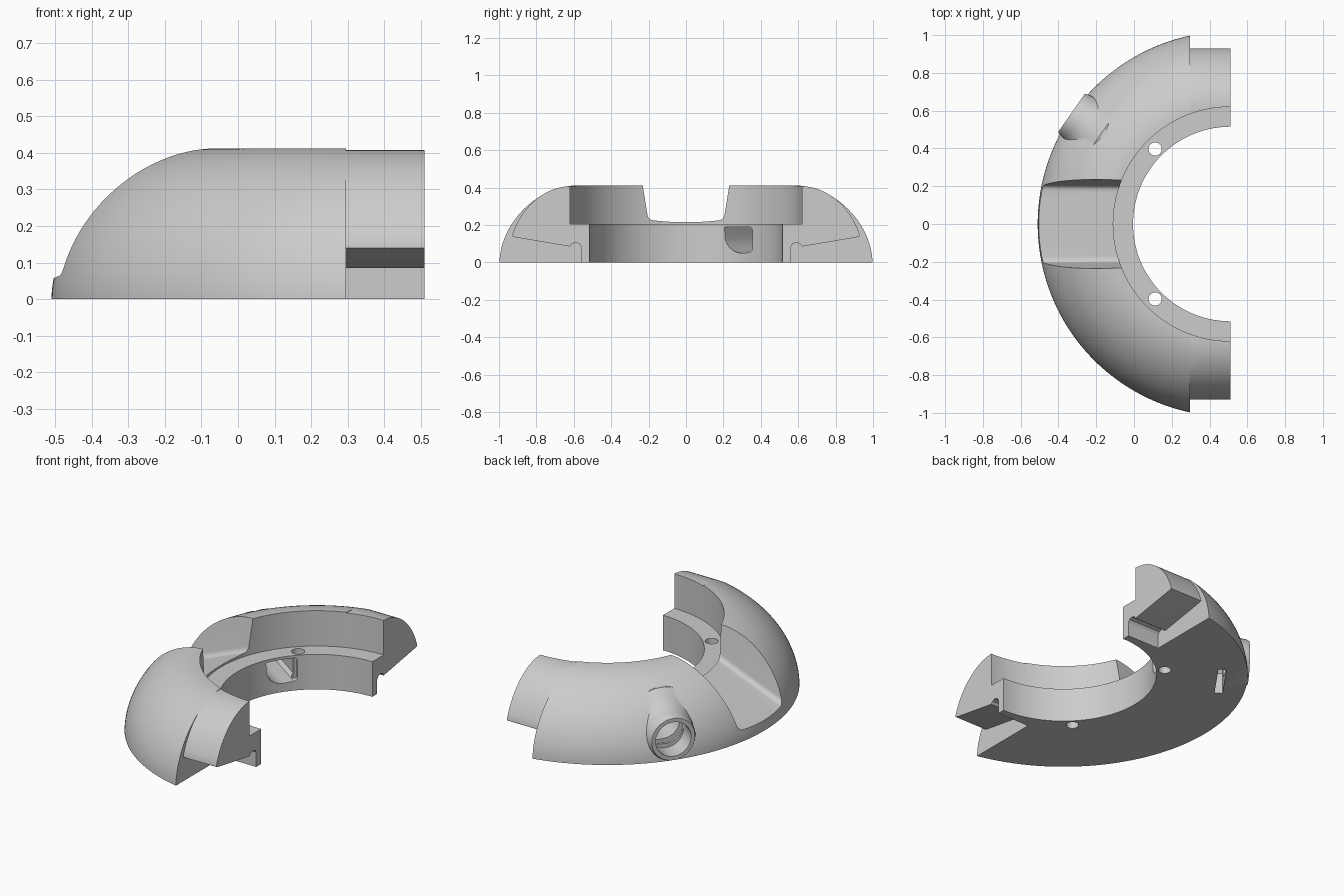
import bpy, bmesh
from math import sin, cos, pi, radians
from mathutils import Vector, Matrix

cube = bpy.data.objects.get("Cube")
if cube:
    bpy.data.objects.remove(cube, do_unlink=True)

CENTRE = Vector((0.51, 0, 0))

grey = bpy.data.materials.new("plain grey")
grey.use_nodes = True
grey.diffuse_color = (0.604, 0.604, 0.604, 1)
grey.node_tree.nodes["Principled BSDF"].inputs["Base Color"].default_value = grey.diffuse_color


def finish(name, bm):
    bmesh.ops.recalc_face_normals(bm, faces=bm.faces)
    mesh = bpy.data.meshes.new(name)
    bm.to_mesh(mesh)
    bm.free()
    mesh.materials.append(grey)
    obj = bpy.data.objects.new(name, mesh)
    bpy.context.collection.objects.link(obj)
    return obj


def prism(name, points, direction):
    """Extrude a flat outline along a vector."""
    bm = bmesh.new()
    near = [bm.verts.new(p) for p in points]
    far = [bm.verts.new(Vector(p) + Vector(direction)) for p in points]
    bm.faces.new(near)
    bm.faces.new(far)
    for i in range(len(near)):
        k = (i + 1) % len(near)
        bm.faces.new((near[i], near[k], far[k], far[i]))
    return finish(name, bm)


def half_lathe(name, profile, steps):
    """Turn a closed (radius, height) outline half way round the centre."""
    bm = bmesh.new()
    rings = []
    for i in range(steps + 1):
        a = pi / 2 + pi * i / steps
        rings.append([bm.verts.new(CENTRE + Vector((r * cos(a), r * sin(a), z))) for r, z in profile])
    for p, q in zip(rings, rings[1:]):
        for j in range(len(profile)):
            k = (j + 1) % len(profile)
            bm.faces.new((p[j], p[k], q[k], q[j]))
    bm.faces.new(rings[0])
    bm.faces.new(rings[-1])
    return finish(name, bm)


def tube(name, points, matrix, steps=48):
    """Solid of revolution capped on its axis."""
    bm = bmesh.new()
    rings = [[bm.verts.new(matrix @ Vector((r * cos(2 * pi * i / steps), r * sin(2 * pi * i / steps), z)))
              for i in range(steps)] for r, z in points]
    for p, q in zip(rings, rings[1:]):
        for i in range(steps):
            k = (i + 1) % steps
            bm.faces.new((p[i], p[k], q[k], q[i]))
    bm.faces.new(rings[0])
    bm.faces.new(rings[-1])
    return finish(name, bm)


def boolean(target, tool, operation="DIFFERENCE"):
    mod = target.modifiers.new("cut", "BOOLEAN")
    mod.operation = operation
    mod.solver = "EXACT"
    mod.object = tool
    tool.hide_render = True
    bpy.context.view_layer.objects.active = target
    bpy.ops.object.modifier_apply(modifier=mod.name)
    bpy.data.objects.remove(tool, do_unlink=True)


def trim_base(obj):
    """Cut everything under z = 0 and close the flat underside."""
    bm = bmesh.new()
    bm.from_mesh(obj.data)
    cut = bmesh.ops.bisect_plane(bm, geom=bm.verts[:] + bm.edges[:] + bm.faces[:], dist=1e-6,
                                 plane_co=(0, 0, 0), plane_no=(0, 0, 1), clear_inner=True)
    rim = [g for g in cut["geom_cut"] if isinstance(g, bmesh.types.BMEdge)]
    bmesh.ops.holes_fill(bm, edges=rim, sides=0)
    bmesh.ops.recalc_face_normals(bm, faces=bm.faces)
    bm.to_mesh(obj.data)
    bm.free()


# Half ring with a stepped bore and a rounded outer shoulder
POWER = 2 / 1.85
profile = [(1.02, -0.15), (0.515, -0.15), (0.515, 0.205), (0.62, 0.205), (0.62, 0.412)]
profile += [(0.62 + 0.4 * sin(t) ** POWER, 0.412 * cos(t) ** POWER)
            for t in [pi / 2 * i / 28 for i in range(1, 28)]]
profile += [(1.02, 0)]
ring = half_lathe("half_ring_housing", profile, 96)

# Port frame: local z runs outward through the side port, local y is up
ANGLE = radians(35)
out = Vector((-cos(ANGLE), sin(ANGLE), 0))
side = Vector((sin(ANGLE), cos(ANGLE), 0))
up = Vector((0, 0, 1))
port = Matrix((side, up, out)).transposed().to_4x4()
port.translation = CENTRE + up * 0.125

# Boss around the port, blended into the shoulder
flare = [(0.22, 0.78), (0.22, 0.835), (0.195, 0.868), (0.175, 0.893), (0.157, 0.92), (0.144, 0.948),
         (0.135, 0.978), (0.13, 1.01), (0.122, 1.026)]
boolean(ring, tube("port_boss", flare, port), "UNION")
trim_base(ring)

# Counterbore, flat-topped passage and nut slot of the port
boolean(ring, tube("port_counterbore", [(0.1, 0.91), (0.1, 1.2)], port))
passage = [(-0.102, 0.065), (0.063, 0.065), (0.078, 0.05), (0.078, -0.055), (0.058, -0.072)]
passage += [(-0.002 - 0.1 * sin(t), 0.025 - 0.1 * cos(t)) for t in [pi / 2 * i / 6 for i in range(6)]]
boolean(ring, prism("port_passage", [port @ Vector((x, y, 0.4)) for x, y in passage], out * 0.56))
slot = [(-0.13, -0.3), (0.13, -0.3), (0.13, 0.0), (0.07, 0.08), (-0.07, 0.08), (-0.13, 0.0)]
boolean(ring, prism("nut_slot", [port @ Vector((x, y, 0.85)) for x, y in slot], out * 0.045))

# Sloping channel across the middle, with drafted walls and rounded corners
half = [(0.3, 0.9), (0.235, 0.42), (0.207, 0.25)]
half += [(0.177 + 0.03 * cos(t), 0.25 - 0.03 * sin(t)) for t in (0.4, 0.8, 1.2, pi / 2)]
channel = half + [(-y, z) for y, z in reversed(half)]
boolean(ring, prism("channel", [(0.0, y, z + 0.039) for y, z in channel], (-0.6, 0, -0.24)))

# Lapped ends: a straight tongue with an undercut, and screw holes, on both sides
tongue = [(0.56, -0.1), (0.56, 0.085), (0.57, 0.1), (0.59, 0.107), (0.61, 0.1), (0.62, 0.085)]
tongue += [(0.91, 0.134), (0.928, 0.14)]
tongue += [(0.61 + 0.342 * cos(t), 0.408 * sin(t)) for t in [0.38 + (pi / 2 - 0.38) * i / 16 for i in range(17)]]
tongue += [(0.4, 0.408), (0.4, 0.6), (1.2, 0.6), (1.2, -0.1)]
for s in (1, -1):
    boolean(ring, prism("end_cut", [(0.296, s * y, z) for y, z in tongue], (0.4, 0, 0)))
    hole = Matrix.Translation((0.112, s * 0.397, 0))
    boolean(ring, tube("screw_hole", [(0.035, -0.1), (0.035, 0.3)], hole, 32))

# Smooth curved faces, crisp edges
bpy.ops.object.select_all(action="DESELECT")
ring.select_set(True)
bpy.context.view_layer.objects.active = ring
bpy.ops.object.shade_smooth_by_angle(angle=radians(28))
